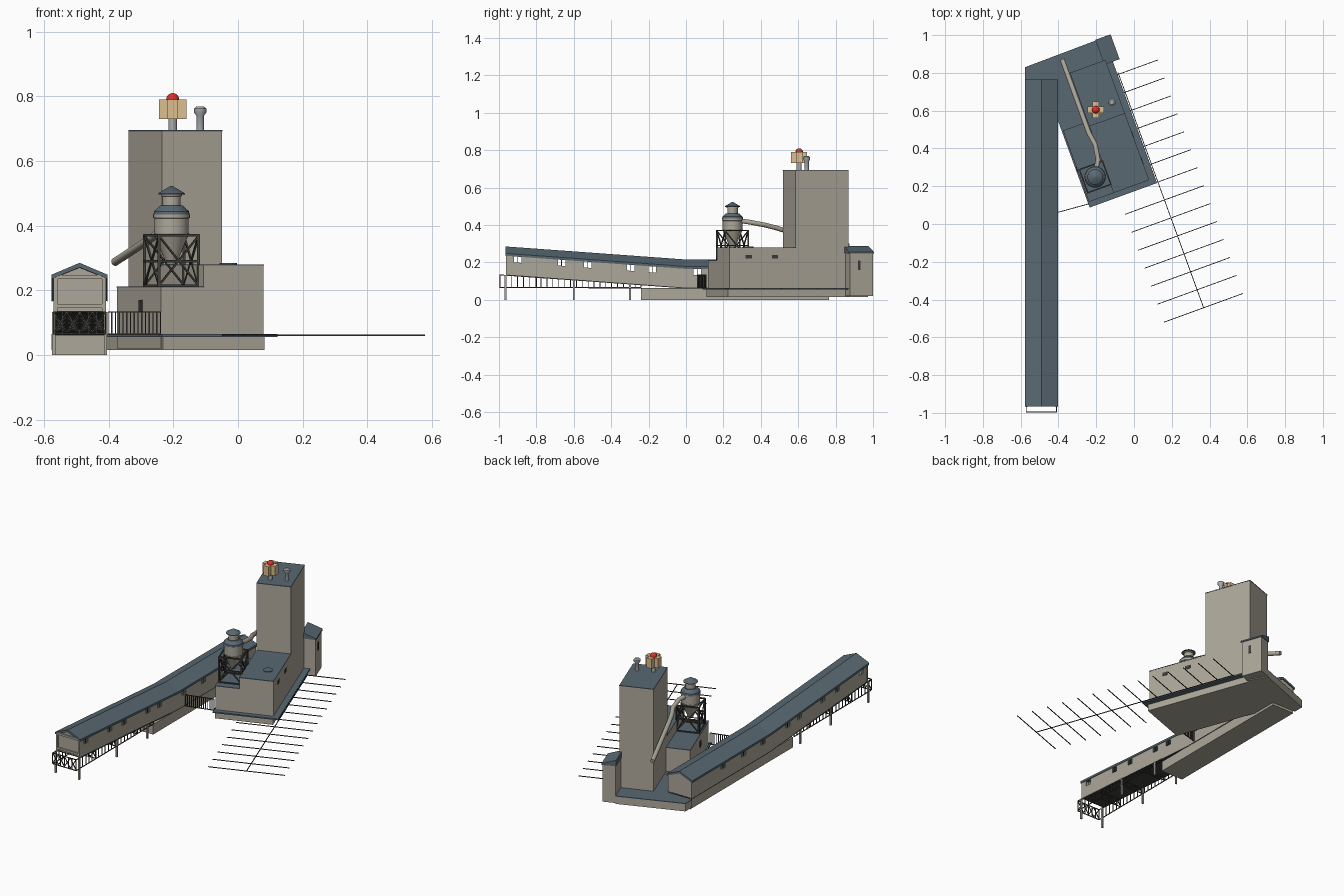
import bpy, bmesh, math
from mathutils import Vector as V

if "Cube" in bpy.data.objects:
    bpy.data.objects.remove(bpy.data.objects["Cube"])

def mat(n, c):
    m = bpy.data.materials.new(n)
    m.diffuse_color = (*c, 1)
    m.use_nodes = True
    m.node_tree.nodes["Principled BSDF"].inputs["Base Color"].default_value = m.diffuse_color
    return m
WALL = mat("wall", (.42, .39, .32))
ROOF = mat("roof", (.10, .14, .17))
DARK = mat("dark", (.05, .05, .045))
TAN = mat("tan", (.72, .52, .28))
RED = mat("red", (.75, .03, .02))
METAL = mat("metal", (.4, .42, .43))
parts = {}

def loft(name, m, *rings):
    """Closed solid through a series of equal-length point rings."""
    bm = parts.setdefault(name, (bmesh.new(), m))[0]
    R = [[bm.verts.new(p) for p in r] for r in rings]
    f = [bm.faces.new(R[0]), bm.faces.new(R[-1])]
    n = len(R[0])
    for a, b in zip(R, R[1:]):
        f += [bm.faces.new((a[i], a[(i + 1) % n], b[(i + 1) % n], b[i])) for i in range(n)]
    bmesh.ops.recalc_face_normals(bm, faces=f)

def prism(name, m, pts, z0, z1):
    loft(name, m, [(x, y, z0) for x, y in pts], [(x, y, z1) for x, y in pts])

def box(name, m, x0, x1, y0, y1, z0, z1):
    prism(name, m, [(x0, y0), (x1, y0), (x1, y1), (x0, y1)], z0, z1)

def lathe(name, m, c, prof, n=24):
    loft(name, m, *[[(c[0] + r * math.cos(i * math.tau / n), c[1] + r * math.sin(i * math.tau / n), z)
                     for i in range(n)] for r, z in prof])

def rod(name, m, path, r, n=4):
    path = [V(p) for p in path]
    rings = []
    for i, p in enumerate(path):
        d = (path[min(i + 1, len(path) - 1)] - path[max(i - 1, 0)]).normalized()
        a = d.cross(V((0, 0, 1)) if abs(d.z) < .95 else V((1, 0, 0))).normalized()
        b = d.cross(a)
        rings.append([p + r * (a * math.cos((k + .5) * math.tau / n) + b * math.sin((k + .5) * math.tau / n))
                      for k in range(n)])
    loft(name, m, *rings)

# Main building frame: turned 20 degrees, origin at the platform's front right corner
C, S = math.cos(math.radians(20)), math.sin(math.radians(20))
def L(s, t):
    return (.122 + s * C - t * S, .217 + s * S + t * C)
def L3(s, t, z):
    return (*L(s, t), z)
def lbox(name, m, s0, s1, t0, t1, z0, z1):
    prism(name, m, [L(s0, t0), L(s1, t0), L(s1, t1), L(s0, t1)], z0, z1)

def block(name, s0, s1, t0, t1, z0, z1, ns, nt, rows):
    """Walled block with recessed panels between pilasters, and a coloured roof."""
    d, w = .006, .017
    lbox(name, WALL, s0 + d, s1 - d, t0 + d, t1 - d, z0, z1 - .004)
    for i in range(ns + 1):
        c = s0 + (s1 - s0 - w) * i / ns
        lbox(name + "_pilasters", WALL, c, c + w, t0, t1, z0, z1 - .004)
    for i in range(nt + 1):
        c = t0 + (t1 - t0 - w) * i / nt
        lbox(name + "_pilasters", WALL, s0, s1, c, c + w, z0, z1 - .004)
    for a, b in rows:
        lbox(name + "_bands", WALL, s0, s1, t0, t1, a, b)
    lbox(name + "_roof", ROOF, s0 - .001, s1 + .001, t0 - .001, t1 + .001, z1 - .004, z1)

block("tower", -.233, -.035, .405, .705, .02, .695, 1, 2,
      [(.02, .04), (.17, .195), (.345, .367), (.668, .691)])
block("front_block", -.233, -.035, .03, .41, .02, .28, 1, 1, [(.02, .035), (.255, .276)])
block("side_annex", -.372, -.23, .03, .43, .02, .212, 1, 2, [(.02, .035), (.19, .208)])
lathe("roof_hatch", ROOF, (-.03, .335), [(.027, .279), (.027, .284)])
lbox("annex_window", DARK, -.376, -.366, .2, .225, .135, .17)
for t in (.12, .27):
    lbox("block_vent", DARK, -.042, -.032, t, t + .035, .22, .24)

# Platform round the building and the link to the gallery
lbox("platform", ROOF, -.38, 0, 0, .70, .056, .064)
lbox("platform_base", WALL, -.37, -.035, .02, .70, .015, .056)
link = [(-.577, .83), L(-.044, .82), L(-.02, .70), L(-.301, .70), (-.402, .765), (-.577, .765)]
prism("link_base", WALL, link, .015, .06)
prism("link_floor", ROOF, link, .06, .064)

# Rear hut with a lean-to roof
lbox("rear_hut", WALL, -.044, .033, .69, .82, .02, .25)
loft("rear_hut_roof", ROOF, *[[L3(-.048, t, .25), L3(.038, t, .247), L3(.038, t, .256), L3(-.048, t, .287)]
                              for t in (.684, .824)])
lbox("hut_window", DARK, .03, .035, .735, .75, .16, .21)

# Tank on a braced frame
c = L(-.297, .142)
q = [(-.362, .077), (-.232, .077), (-.232, .207), (-.362, .207)]
for i in range(4):
    a, b = q[i], q[(i + 1) % 4]
    rod("tank_frame", DARK, [L3(*a, .208), L3(*a, .372)], .006)
    for z in (.215, .29, .37):
        rod("tank_frame", DARK, [L3(*a, z), L3(*b, z)], .005)
    for p, r in ((a, b), (b, a)):
        rod("tank_braces", DARK, [L3(*p, .215), L3(*r, .368)], .004)
lathe("tank_hopper", WALL, c, [(.015, .28), (.05, .365), (.055, .375)])
lathe("tank", WALL, c, [(.053, .37), (.053, .422), (.057, .424), (.057, .434), (.052, .436)])
lathe("tank_shoulder", ROOF, c, [(.056, .434), (.054, .444), (.035, .462)])
lathe("tank_neck", WALL, c, [(.028, .458), (.028, .49), (.032, .491), (.032, .498)])
lathe("tank_cap", ROOF, c, [(.041, .497), (.041, .5), (.004, .522)])

# Chute from the tank past the tower
rod("chute", WALL, [(-.205, .27, .425), (-.19, .34, .415), (-.205, .42, .40), (-.238, .48, .385),
                    (-.262, .545, .365), (-.38, .87, .288)], .013, 12)

# Tower top: beacon and vent
bx, by = -.202, .605
lathe("beacon_post", METAL, (bx, by), [(.013, .69), (.013, .735)])
box("beacon_box", TAN, bx - .043, bx + .043, by - .017, by + .017, .73, .79)
box("beacon_box", TAN, bx - .017, bx + .017, by - .043, by + .043, .73, .79)
lathe("beacon_lamp", RED, (bx, by),
      [(.02 * math.cos(a) + 1e-4, .79 + .02 * math.sin(a)) for a in [math.pi * (k / 10 - .5) for k in range(11)]])
lathe("roof_vent", METAL, (-.117, .645), [(.012, .69), (.012, .74), (.019, .75), (.019, .762), (.012, .768)])

# Sloping gallery
GX = -.49
def ridge(y):
    return .285 - .07 * min(max((y + .96) / .96, 0), 1)
sec = [(-.087, -.037), (0, 0), (.087, -.037), (.087, -.05), (0, -.014), (-.087, -.05)]
ys = [-.965, 0, .765]
loft("gallery_roof", ROOF, *[[(GX + x, y, ridge(y) + z) for x, z in sec] for y in ys])

def strip(name, m, x0, x1, y0, y1, o0, o1):
    st = [y0] + [y for y in (0,) if y0 < y < y1] + [y1]
    loft(name, m, *[[(GX + x, y, ridge(y) + o) for x, o in ((x0, o0), (x1, o0), (x1, o1), (x0, o1))] for y in st])
wins = [-.9, -.665, -.525, -.295, -.18, .06, .25, .45]
edges = [-.955] + [e for w in wins for e in (w - .02, w + .02)] + [.762]
for sx in (-1, 1):
    a, b = sx * .074, sx * .08
    strip("gallery_wall", WALL, a, b, -.955, .762, -.15, -.082)
    strip("gallery_wall", WALL, a, b, -.955, .762, -.05, -.038)
    for y0, y1 in zip(edges[::2], edges[1::2]):
        strip("gallery_wall", WALL, a, b, y0, y1, -.082, -.05)
    for w in wins:
        strip("window_bars", DARK, sx * .076, sx * .079, w - .002, w + .002, -.082, -.05)
strip("gallery_floor", DARK, -.08, .08, -.955, .762, -.155, -.148)
for y in (-.95, .755):
    z = ridge(y)
    loft("gallery_end", WALL, *[[(GX + p, k, z + o) for p, o in
         ((-.076, -.15), (.076, -.15), (.076, -.042), (0, -.012), (-.076, -.042))] for k in (y - .004, y + .004)])
for sx in (-1, 1):
    box("end_trim", WALL, GX + sx * .075 - .006, GX + sx * .075 + .006, -.962, -.95, .13, .24)
box("end_trim", WALL, GX - .078, GX + .078, -.962, -.95, .235, .247)
box("end_trim", WALL, GX - .078, GX + .078, -.962, -.95, .145, .157)
box("gallery_base", WALL, GX - .075, GX + .078, -.24, .765, 0, .062)

# Trestle railing under the gallery
def fence(p, q, n, z0, top):
    p, q = V(p), V(q)
    P = [p.lerp(q, i / n) for i in range(n + 1)]
    for k in P:
        rod("trestle_railing", DARK, [(*k, z0), (*k, top(k.y))], .0028)
    rod("trestle_railing", DARK, [(*p, z0), (*q, z0)], .003)
    rod("trestle_railing", DARK, [(*p, top(p.y)), (*q, top(q.y))], .003)
low = lambda y: ridge(y) - .152
for x in (GX - .08, GX + .08):
    fence((x, -.995), (x, -.24), 24, .066, low)
    for y in (-.965, -.6, -.3):
        box("trestle_leg", WALL, x - .005, x + .005, y - .005, y + .005, 0, low(y))
for y in (-.995, -.8, -.6, -.4):
    fence((GX - .08, y), (GX + .08, y), 6, .066, low)
    for k in range(4):
        x = GX - .08 + k * .04
        rod("trestle_lattice", DARK, [(x, y, .07), (x + .04, y, low(y))], .003)
        rod("trestle_lattice", DARK, [(x + .04, y, .07), (x, y, low(y))], .003)
# Fence between gallery and building
fence((GX + .088, .062), L(-.378, .02), 14, .064, lambda y: .133)

# Track bed: spine and ties on the building's right
rod("track_spine", DARK, [L3(.006, -.705, .061), L3(.006, .62, .061)], .0028)
for i in range(14):
    t = -.705 + .1012 * i
    rod("track_ties", DARK, [L3(-.217 if t < 0 else -.03, t, .061), L3(.228, t, .061)], .0028)

# Finish: make objects, smooth the round ones
smooth = ("tank_hopper", "tank", "tank_shoulder", "tank_neck", "tank_cap", "chute", "beacon_post",
          "beacon_lamp", "roof_vent", "roof_hatch")
for name, (bm, m) in parts.items():
    me = bpy.data.meshes.new(name)
    bm.to_mesh(me)
    bm.free()
    me.materials.append(m)
    ob = bpy.data.objects.new(name, me)
    bpy.context.collection.objects.link(ob)
    if name in smooth:
        bpy.ops.object.select_all(action='DESELECT')
        ob.select_set(True)
        bpy.context.view_layer.objects.active = ob
        bpy.ops.object.shade_smooth_by_angle(angle=math.radians(35))
